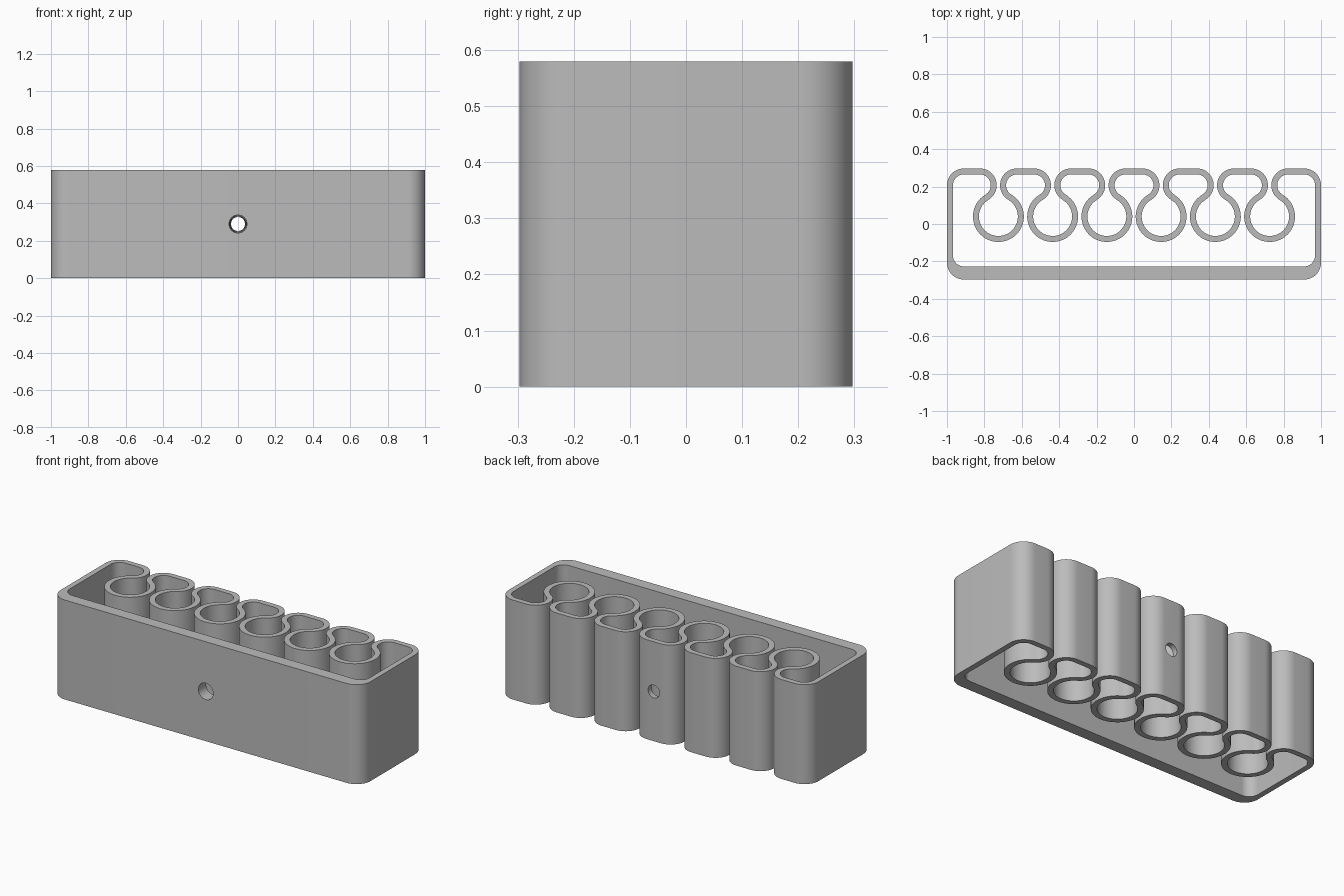
import bpy
from math import atan2, cos, degrees, radians, sin

if "Cube" in bpy.data.objects:
    bpy.data.objects.remove(bpy.data.objects["Cube"])

HEIGHT, DEPTH = 0.58, 0.297      # full height, half depth
WALL, FRONT_WALL = 0.032, 0.07   # thin wall and thick front wall
PITCH, RING_Y, RING_R = 0.29, 0.04, 0.12
BEND_R = 0.0741                  # centreline radius of the rounded corners
BEND_X, BEND_Y = 0.0991, DEPTH - WALL / 2 - BEND_R
CORNER_X = 1 - WALL / 2 - BEND_R
SOCKETS = 6

gray = bpy.data.materials.new("plain gray")
gray.use_nodes = True
gray.diffuse_color = (0.5, 0.5, 0.5, 1)
gray.node_tree.nodes["Principled BSDF"].inputs["Base Color"].default_value = (0.5, 0.5, 0.5, 1)


def arc(cx, cy, r, start, end):
    """Points along an arc, with about one point every 7 degrees."""
    n = max(2, round(abs(end - start) / 7))
    angles = [radians(start + (end - start) * i / n) for i in range(n + 1)]
    return [(cx + r * cos(a), cy + r * sin(a)) for a in angles]


def outline(side):
    """Closed wall outline: side +1 is the outer face, -1 the inner face."""
    bend = BEND_R + side * WALL / 2
    ring = RING_R - side * WALL / 2
    tilt = degrees(atan2(BEND_Y - RING_Y, BEND_X))
    front = -DEPTH if side > 0 else -DEPTH + FRONT_WALL
    pts = arc(-CORNER_X, front + bend, bend, 180, 270)
    pts += arc(CORNER_X, front + bend, bend, 270, 360)
    pts += arc(CORNER_X, BEND_Y, bend, 0, 90)
    # S-shaped sockets, from the left end to the right end
    for i in reversed(range(SOCKETS)):
        x = (i - (SOCKETS - 1) / 2) * PITCH
        pts += arc(x + BEND_X, BEND_Y, bend, 90, 180 + tilt)
        pts += arc(x, RING_Y, ring, tilt, -180 - tilt)[1:-1]
        pts += arc(x - BEND_X, BEND_Y, bend, -tilt, 90)
    pts += arc(-CORNER_X, BEND_Y, bend, 90, 180)
    return pts


# Socket rack: one continuous wall extruded to full height
outer, inner = outline(1), outline(-1)
n = len(outer)
verts = [(x, y, z) for z in (0, HEIGHT) for loop in (outer, inner) for x, y in loop]
OUT_LOW, IN_LOW, OUT_TOP, IN_TOP = (k * n for k in range(4))
faces = []
for i in range(n):
    j = (i + 1) % n
    for a, b in ((OUT_LOW, OUT_TOP), (OUT_TOP, IN_TOP), (IN_TOP, IN_LOW), (IN_LOW, OUT_LOW)):
        faces.append((a + i, a + j, b + j, b + i))
mesh = bpy.data.meshes.new("socket_rack")
mesh.from_pydata(verts, [], faces)
mesh.materials.append(gray)
rack = bpy.data.objects.new("socket_rack", mesh)
bpy.context.collection.objects.link(rack)

# Screw hole cutter, wider at the front than at the back
bpy.ops.mesh.primitive_cone_add(vertices=40, radius1=0.048, radius2=0.037,
                                depth=2 * DEPTH + 0.02, location=(0, 0, HEIGHT / 2),
                                rotation=(radians(-90), 0, 0))
cutter = bpy.context.object
cutter.name = "screw_hole_cutter"
cutter.data.materials.append(gray)
cutter.hide_render = True

cut = rack.modifiers.new("screw_hole", "BOOLEAN")
cut.operation, cut.solver, cut.object = "DIFFERENCE", "EXACT", cutter
bpy.ops.object.select_all(action="DESELECT")
rack.select_set(True)
bpy.context.view_layer.objects.active = rack
bpy.ops.object.modifier_apply(modifier=cut.name)
bpy.data.objects.remove(cutter)
bpy.ops.object.shade_smooth_by_angle(angle=radians(30))
